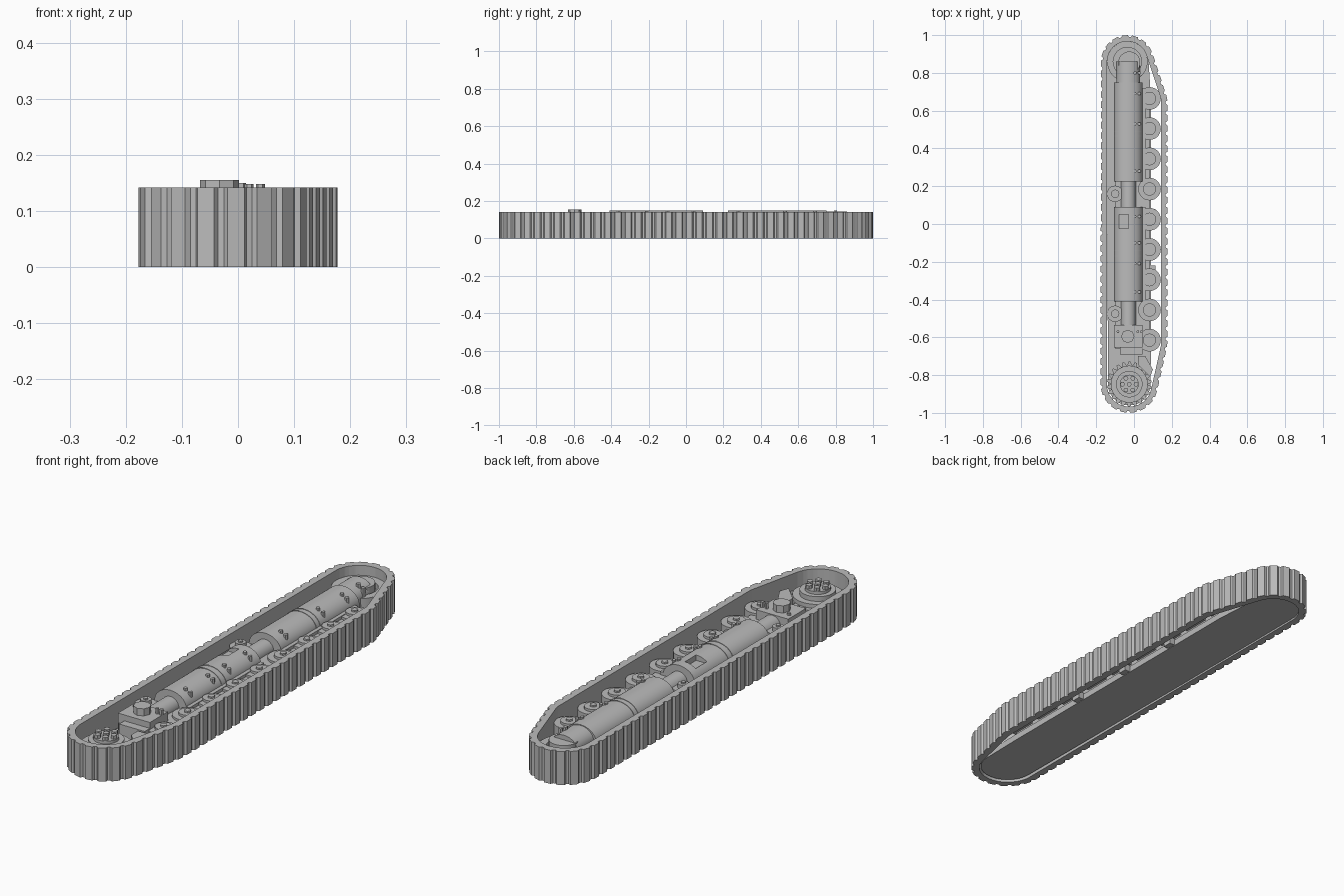
import bpy, bmesh, math
from mathutils import Vector
from mathutils.geometry import convex_hull_2d

cube = bpy.data.objects.get("Cube")
if cube:
    bpy.data.objects.remove(cube, do_unlink=True)

GREY = (0.5, 0.5, 0.5, 1)
steel = bpy.data.materials.new("plain grey")
steel.use_nodes = True
steel.diffuse_color = GREY
steel.node_tree.nodes["Principled BSDF"].inputs["Base Color"].default_value = GREY

IDLER = Vector((-0.035, 0.86))
SPROCKET = Vector((-0.025, -0.848))
AXIS_X = -0.03


def finish(name, bm, smooth=False):
    bmesh.ops.recalc_face_normals(bm, faces=bm.faces)
    mesh = bpy.data.meshes.new(name)
    bm.to_mesh(mesh)
    bm.free()
    mesh.materials.append(steel)
    ob = bpy.data.objects.new(name, mesh)
    bpy.context.collection.objects.link(ob)
    if smooth:
        bpy.ops.object.select_all(action='DESELECT')
        ob.select_set(True)
        bpy.context.view_layer.objects.active = ob
        bpy.ops.object.shade_smooth_by_angle(angle=math.radians(30))
    return ob


def prism(name, outline, a, b, along="z", smooth=False):
    """Extrude an outline: (x, y) along z, or (x, z) along y."""
    bm = bmesh.new()
    put = (lambda p, t: (p[0], p[1], t)) if along == "z" else (lambda p, t: (p[0], t, p[1]))
    rings = [[bm.verts.new(put(p, t)) for p in outline] for t in (a, b)]
    for ring in rings:
        bm.faces.new(ring)
    for i in range(len(outline)):
        j = (i + 1) % len(outline)
        bm.faces.new((rings[0][i], rings[0][j], rings[1][j], rings[1][i]))
    return finish(name, bm, smooth)


def circle(c, r, n=32, start=0.0, sweep=math.tau):
    return [Vector((c[0] + r * math.cos(start + sweep * i / n),
                    c[1] + r * math.sin(start + sweep * i / n))) for i in range(n)]


def disc(name, c, r, z0, z1, n=32):
    return prism(name, circle(c, r, n), z0, z1, smooth=n > 8)


def box(name, x0, x1, y0, y1, z0, z1):
    return prism(name, [(x0, y0), (x1, y0), (x1, y1), (x0, y1)], z0, z1)


def ring(name, c, r_out, r_in, z0, z1, n=40):
    bm = bmesh.new()
    loops = [[bm.verts.new((p.x, p.y, z)) for p in circle(c, r, n)]
             for r, z in ((r_out, z0), (r_out, z1), (r_in, z1), (r_in, z0))]
    join_loops(bm, loops)
    return finish(name, bm, True)


def join_loops(bm, loops):
    n = len(loops[0])
    for k in range(len(loops)):
        a, b = loops[k], loops[(k + 1) % len(loops)]
        for i in range(n):
            j = (i + 1) % n
            bm.faces.new((a[i], a[j], b[j], b[i]))


def arch(name, half, y0, y1, top, rise, z0=0.03, n=20):
    pts = [(AXIS_X + half, z0)]
    pts += [(AXIS_X + half * math.cos(math.pi * i / n),
             top - rise + rise * math.sin(math.pi * i / n)) for i in range(n + 1)]
    pts.append((AXIS_X - half, z0))
    return prism(name, pts, y0, y1, "y", True)


def hull(circles):
    pts = [p for c, r in circles for p in circle(c, r, 96)]
    return [pts[i] for i in convex_hull_2d(pts)]


# Track belt: rounded loop with a raised lug on every link
belt = hull([(IDLER, 0.14), (SPROCKET, 0.152), ((0.117, 0.655), 0.06), ((0.117, -0.635), 0.06)])
area = sum(p.x * q.y - q.x * p.y for p, q in zip(belt, belt[1:] + belt[:1]))
if area < 0:
    belt.reverse()
lengths = [(q - p).length for p, q in zip(belt, belt[1:] + belt[:1])]
total = sum(lengths)


def at(dist):
    dist %= total
    for i, length in enumerate(lengths):
        if dist <= length:
            p, q = belt[i], belt[(i + 1) % len(belt)]
            return p.lerp(q, dist / length)
        dist -= length
    return belt[0].copy()


LINKS = 80
outer, inner = [], []
for link in range(LINKS):
    for frac, depth in ((0.0, 0.009), (0.12, 0), (0.68, 0), (0.8, 0.009)):
        d = (link + frac) * total / LINKS
        p = at(d)
        t = (at(d + 0.008) - at(d - 0.008)).normalized()
        normal = Vector((t.y, -t.x))
        outer.append(p - normal * depth)
        inner.append(p - normal * 0.033)
bm = bmesh.new()
join_loops(bm, [[bm.verts.new((p.x, p.y, z)) for p in pts]
                for pts, z in ((outer, 0), (outer, 0.142), (inner, 0.142), (inner, 0))])
finish("track_belt", bm)

# Base plate closing the inner face, open along the road wheels
prism("base_plate", hull([(IDLER, 0.112), (SPROCKET, 0.112),
                          ((0.04, 0.66), 0.05), ((0.04, -0.66), 0.05)]), 0.008, 0.035)

# Frame ledge and road wheels
box("frame_ledge", -0.1, 0.085, -0.66, 0.72, 0.035, 0.085)
for i in range(9):
    c = (0.082, 0.665 - 0.16 * i)
    disc("road_wheel_%d" % i, c, 0.06, 0.045, 0.095, 28)
    disc("road_wheel_cap_%d" % i, c, 0.035, 0.095, 0.105, 20)
    disc("road_wheel_axle_%d" % i, c, 0.014, 0.105, 0.112, 6)
for y in (-0.24, 0.06, 0.35):
    box("chain_guide", 0.07, 0.115, y - 0.02, y + 0.02, 0.01, 0.04)

# Return rollers on the opposite side
for y in (0.16, -0.475):
    disc("return_roller", (-0.1, y), 0.043, 0.035, 0.1, 28)
    disc("return_roller_hub", (-0.1, y), 0.022, 0.1, 0.118, 20)
    disc("return_roller_bolt", (-0.1, y), 0.01, 0.118, 0.124, 6)

# Idler wheel
disc("idler_wheel", IDLER, 0.105, 0.03, 0.075, 40)
ring("idler_rim", IDLER, 0.107, 0.075, 0.075, 0.1)

# Arched frame bodies and the tension rod linking them
rear = arch("rear_body", 0.075, 0.225, 0.75, 0.148, 0.06)
arch("rear_nose", 0.062, 0.75, 0.86, 0.145, 0.05)
disc("rear_nose_end", (AXIS_X + 0.005, 0.855), 0.058, 0.05, 0.125)
middle = arch("middle_body", 0.075, -0.41, 0.09, 0.148, 0.06)
arch("tension_rod", 0.04, -0.54, 0.3, 0.122, 0.04)
for y0, y1 in ((0.225, 0.72), (-0.41, 0.09)):
    box("body_flange", 0.03, 0.06, y0, y1, 0.08, 0.098)
for y in (0.49, 0.465, -0.14, -0.17):
    arch("body_band", 0.0765, y - 0.003, y + 0.003, 0.15, 0.061)

# Access opening cut in the middle body
cutter = box("opening_cutter", -0.08, -0.03, -0.025, 0.05, 0.125, 0.2)
cutter.hide_render = True
cut = middle.modifiers.new("opening", 'BOOLEAN')
cut.operation = 'DIFFERENCE'
cut.object = cutter
bpy.ops.object.select_all(action='DESELECT')
middle.select_set(True)
bpy.context.view_layer.objects.active = middle
bpy.ops.object.modifier_apply(modifier=cut.name)
bpy.data.objects.remove(cutter, do_unlink=True)

# Bolts along the bodies
for y in (0.8, 0.69, 0.53, 0.28, 0.04, -0.1, -0.21, -0.36):
    for x in (0.005, 0.028):
        disc("body_bolt", (x, y), 0.009, 0.1, 0.15 if x < 0.02 else 0.138, 6)

# Front motor mount with its cap
box("motor_block", -0.105, 0.045, -0.655, -0.535, 0.035, 0.125)
disc("motor_cap", (-0.033, -0.595), 0.035, 0.125, 0.155, 8)
for x in (-0.085, 0.02, 0.04):
    disc("motor_bolt", (x, -0.57), 0.008, 0.125, 0.148 if x > 0 else 0.133, 6)
box("motor_bracket", -0.075, 0.045, -0.69, -0.655, 0.035, 0.1)
prism("scraper", [(0.02, -0.7), (0.06, -0.7), (0.1, -0.77), (0.085, -0.81), (0.02, -0.745)], 0.035, 0.1)

# Drive sprocket: toothed disc, stepped hub and bolt circle
teeth = []
for i in range(22):
    for frac, r in ((0.0, 0.1), (0.3, 0.119), (0.6, 0.119), (0.9, 0.1)):
        a = math.tau * (i + frac) / 22
        teeth.append((SPROCKET.x + r * math.cos(a), SPROCKET.y + r * math.sin(a)))
prism("sprocket_teeth", teeth, 0.04, 0.075)
disc("sprocket_disc", SPROCKET, 0.098, 0.07, 0.092, 40)
disc("sprocket_hub", SPROCKET, 0.07, 0.09, 0.112, 40)
disc("sprocket_cap", SPROCKET, 0.05, 0.11, 0.124)
for p in circle(SPROCKET, 0.036, 6) + [SPROCKET]:
    disc("sprocket_bolt", p, 0.013, 0.12, 0.138, 6)
